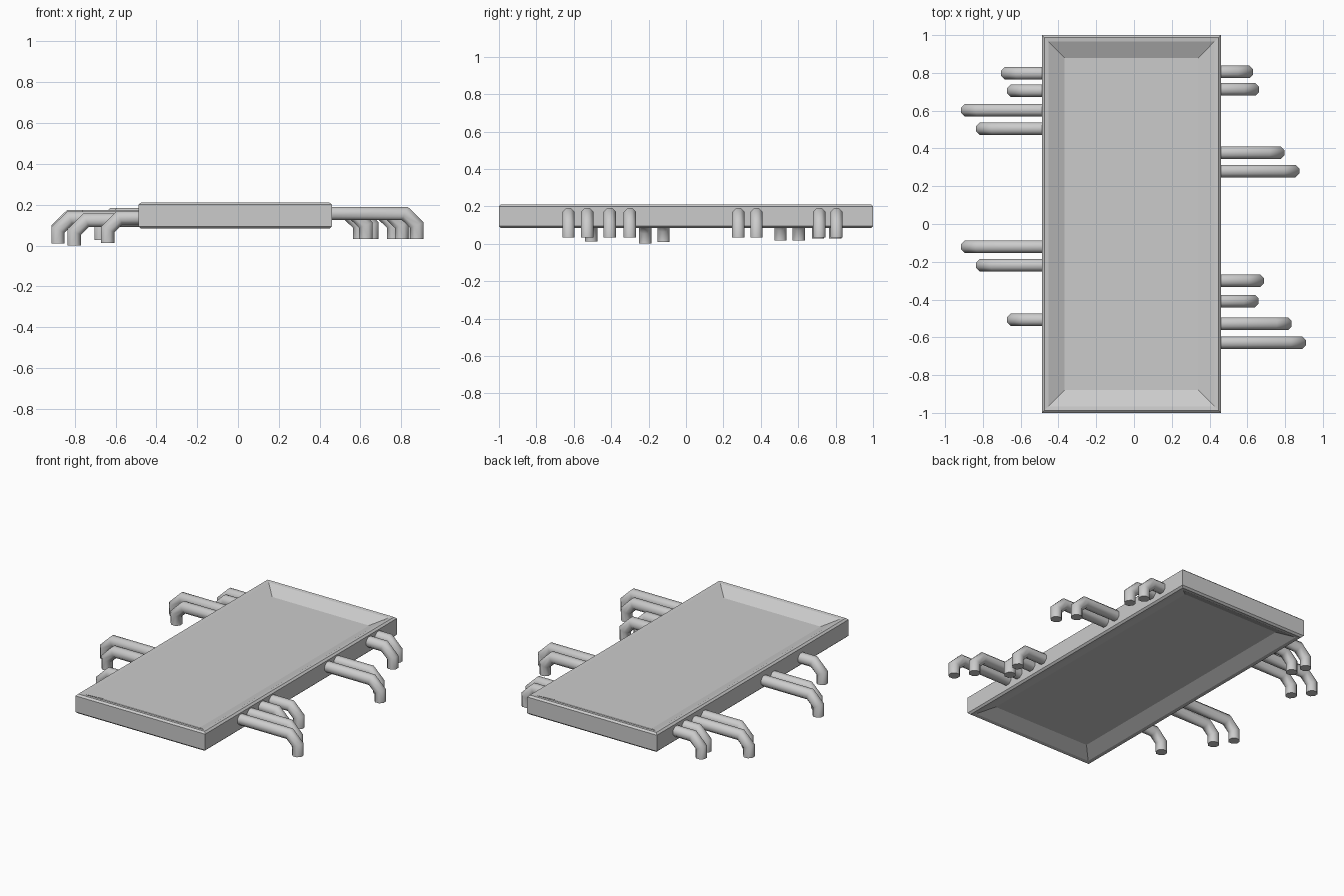
import bpy, bmesh
from math import cos, sin, tan, pi

if "Cube" in bpy.data.objects:
    bpy.data.objects.remove(bpy.data.objects["Cube"])


def make_object(name, rings, cap):
    """Skin a list of rings; cap both ends, or close the loop back on itself."""
    bm = bmesh.new()
    loops = [[bm.verts.new(p) for p in ring] for ring in rings]
    n = len(loops[0])
    for a, b in zip(loops, loops[1:]):
        for i in range(n):
            j = (i + 1) % n
            bm.faces.new((a[i], a[j], b[j], b[i]))
    if cap:
        bm.faces.new(loops[0])
        bm.faces.new(loops[-1])
    bmesh.ops.recalc_face_normals(bm, faces=bm.faces)
    mesh = bpy.data.meshes.new(name)
    bm.to_mesh(mesh)
    bm.free()
    obj = bpy.data.objects.new(name, mesh)
    bpy.context.collection.objects.link(obj)
    return obj


# Board: rectangular slab, chamfered rims, sunken panel above and below
X0, X1, Y = -0.487, 0.460, 1.0
MID = 0.147
# (inset, height from the middle plane)
half = [(0.12, 0.02), (0.035, 0.061), (0.012, 0.064), (0.0, 0.053)]
profile = [(i, -h) for i, h in half] + [(i, h) for i, h in reversed(half)]


def rect(inset, h):
    z = MID + h
    return [(X0 + inset, -Y + inset, z), (X1 - inset, -Y + inset, z),
            (X1 - inset, Y - inset, z), (X0 + inset, Y - inset, z)]


make_object("board", [rect(i, h) for i, h in profile], True)

# Pins: eight-sided bent tubes running out of the board and down
R = 0.033 / cos(pi / 8)
SIDES = 8


def pin(name, side, tip, y, foot):
    root = 0.43 if side > 0 else 0.455
    top = foot + 0.124
    # centre line point (x, z) and tilt of the mitred cross-section
    path = [(root, top, 0), (tip - 0.092, top, pi / 8),
            (tip - 0.033, top - 0.057, 3 * pi / 8), (tip - 0.033, foot, pi / 2)]
    rings = []
    for k, (x, z, tilt) in enumerate(path):
        stretch = 1 / cos(pi / 8) if k in (1, 2) else 1
        ring = []
        for s in range(SIDES):
            a = (s + 0.5) * 2 * pi / SIDES
            u, v = R * cos(a) * stretch, R * sin(a)
            ring.append((side * (x + u * sin(tilt)), y + v, z + u * cos(tilt)))
        rings.append(ring)
    obj = make_object(name, rings, True)
    bpy.ops.object.select_all(action='DESELECT')
    obj.select_set(True)
    bpy.context.view_layer.objects.active = obj
    bpy.ops.object.shade_smooth_by_angle(angle=pi / 3.9)


# (tip distance, y, foot height)
right = [(0.63, 0.805, 0.033), (0.663, 0.713, 0.033), (0.797, 0.377, 0.033),
         (0.875, 0.28, 0.033), (0.688, -0.30, 0.033), (0.66, -0.408, 0.033),
         (0.835, -0.528, 0.033), (0.91, -0.628, 0.033)]
left = [(0.703, 0.798, 0.028), (0.672, 0.706, 0.028), (0.915, 0.603, 0.018),
        (0.836, 0.505, 0.018), (0.915, -0.12, 0.01), (0.836, -0.218, 0.0),
        (0.672, -0.507, 0.012)]
for n, p in enumerate(right):
    pin(f"right_pin_{n + 1}", 1, *p)
for n, p in enumerate(left):
    pin(f"left_pin_{n + 1}", -1, *p)
